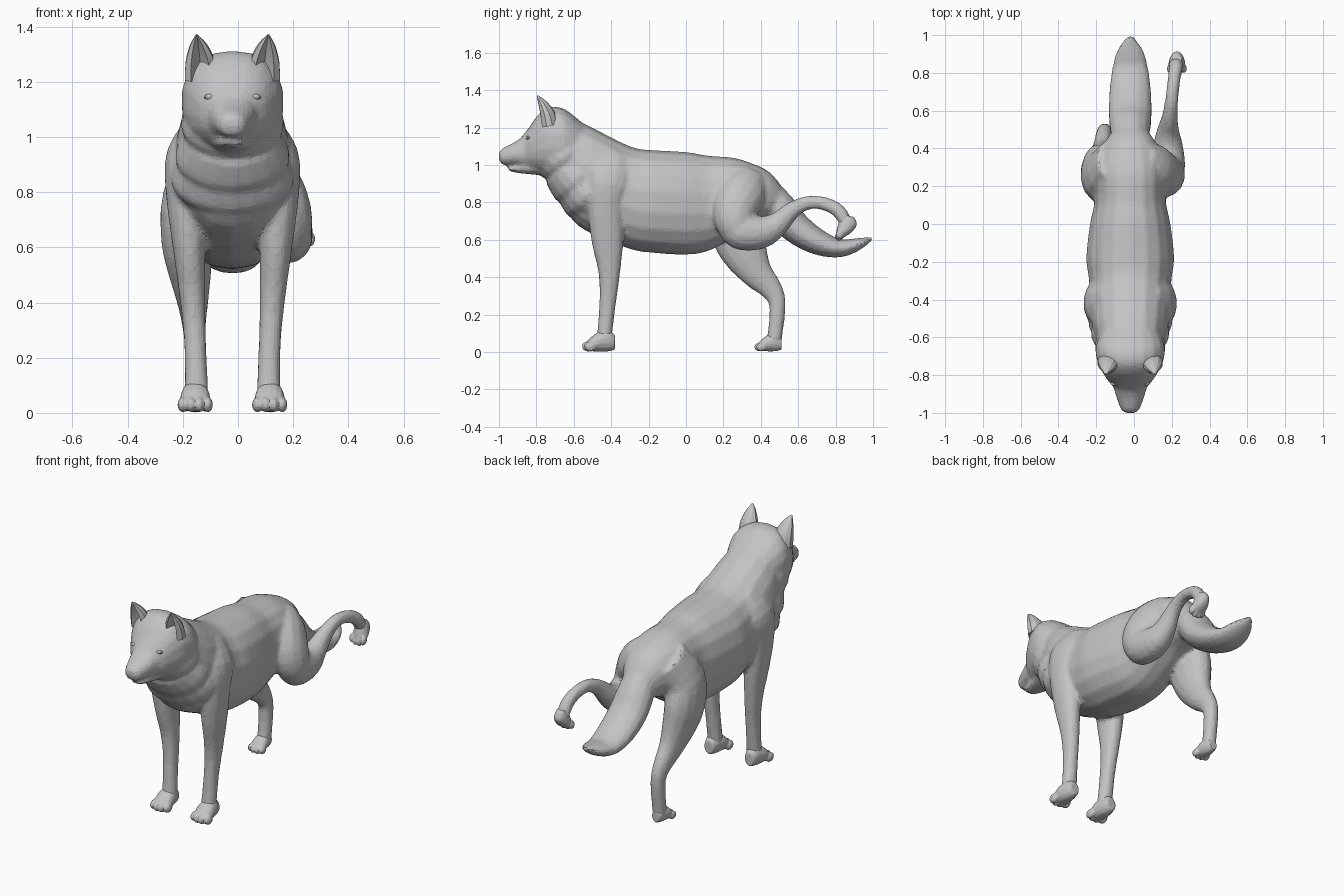
import bpy
import bmesh
import math
from mathutils import Matrix, Vector

default_cube = bpy.data.objects.get("Cube")
if default_cube:
    bpy.data.objects.remove(default_cube, do_unlink=True)

CENTRE_X = -.02
X_AXIS = Vector((1, 0, 0))

grey = bpy.data.materials.new("plain_grey")
grey.use_nodes = True
colour = (.55, .55, .55, 1)
grey.diffuse_color = colour
grey.node_tree.nodes["Principled BSDF"].inputs["Base Color"].default_value = colour


def finish(bm, name):
    """Turn a bmesh into a flat-shaded grey object."""
    bmesh.ops.translate(bm, verts=bm.verts, vec=X_AXIS * CENTRE_X)
    bmesh.ops.recalc_face_normals(bm, faces=bm.faces)
    mesh = bpy.data.meshes.new(name)
    bm.to_mesh(mesh)
    bm.free()
    mesh.materials.append(grey)
    obj = bpy.data.objects.new(name, mesh)
    bpy.context.collection.objects.link(obj)
    return obj


def fuse(obj, voxel, rounds, ratio):
    """Melt overlapping parts into one faceted skin."""
    remesh = obj.modifiers.new("skin", "REMESH")
    remesh.mode = "VOXEL"
    remesh.voxel_size = voxel
    smooth = obj.modifiers.new("soften", "SMOOTH")
    smooth.factor = .5
    smooth.iterations = rounds
    facets = obj.modifiers.new("facets", "DECIMATE")
    facets.ratio = ratio


def refine(rows, steps):
    """Smoothly interpolate rows of values (Catmull-Rom)."""
    result = []
    last = len(rows) - 1
    for i in range(last):
        before, start = rows[max(i - 1, 0)], rows[i]
        end, after = rows[i + 1], rows[min(i + 2, last)]
        for s in range(steps):
            t = s / steps
            result.append([
                b + t * (c - a) / 2
                + t * t * (2 * a - 5 * b + 4 * c - d) / 2
                + t ** 3 * (3 * b - a - 3 * c + d) / 2
                for a, b, c, d in zip(before, start, end, after)])
    result.append(list(rows[-1]))
    return result


def power_of(value, power):
    return math.copysign(abs(value) ** power, value)


def loft(bm, rows, sides=14, power=1, upright=False, hollow=False):
    """Skin rounded rings; each row is x, y, z, half width, half depth."""
    rows = refine(rows, 3)
    centres = [Vector(row[:3]) for row in rows]
    rings = []
    for i, (centre, row) in enumerate(zip(centres, rows)):
        wide, deep = row[3:]
        ahead = centres[min(i + 1, len(rows) - 1)] - centres[max(i - 1, 0)]
        if upright:
            ahead = Vector((0, 1, 0))
        ahead.normalize()
        side = (X_AXIS - ahead * ahead.x).normalized()
        up = side.cross(ahead)
        ring = []
        for k in range(sides):
            angle = math.tau * (k + .5) / sides
            across = power_of(math.cos(angle), power)
            along = power_of(math.sin(angle), power)
            if hollow and along > .9:
                along = -.3
            ring.append(bm.verts.new(centre + side * across * wide + up * along * deep))
        rings.append(ring)
    for one, two in zip(rings, rings[1:]):
        for k in range(sides):
            n = (k + 1) % sides
            bm.faces.new((one[k], one[n], two[n], two[k]))
    bm.faces.new(rings[0])
    bm.faces.new(rings[-1])


def slices(bm, rows, **options):
    """Loft upright slices; each row is y, top, bottom, half width."""
    rows = [(0, y, (top + low) / 2, wide, (top - low) / 2)
            for y, top, low, wide in rows]
    loft(bm, rows, sides=18, upright=True, **options)


def mirrored(rows, sign):
    return [(sign * x, *rest) for x, *rest in rows]


def ball(bm, place, size):
    matrix = Matrix.Translation(place) @ Matrix.Diagonal((*size, 1))
    bmesh.ops.create_uvsphere(bm, u_segments=10, v_segments=7, radius=1, matrix=matrix)


def paw(name, place, scale=1, turn=Matrix()):
    """Foot pad with four toes, pivoting at the ankle."""
    bm = bmesh.new()
    loft(bm, [(0, .05, 0, .03, .04), (0, .01, .01, .045, .06),
              (0, -.05, 0, .055, .05), (0, -.1, -.02, .045, .025)], upright=True)
    for k in (-1.5, -.5, .5, 1.5):
        ball(bm, (k * .03, abs(k) / 80 - .1, -.022), (.02, .034, .028))
    bm.transform(Matrix.Translation(place) @ turn @ Matrix.Scale(scale, 4))
    fuse(finish(bm, name), .006, 3, .3)


body = bmesh.new()

# Trunk from neck to rump
slices(body, [
    (-.7, 1.28, .9, .14), (-.61, 1.25, .71, .18), (-.5, 1.2, .63, .21),
    (-.3, 1.1, .55, .22), (-.18, 1.08, .53, .235), (0, 1.07, .52, .215),
    (.12, 1.05, .54, .19), (.25, 1.04, .61, .19), (.35, 1.01, .68, .17),
    (.45, .96, .71, .125), (.53, .86, .74, .06)], power=.9)

# Layered neck fur down to the chest ledge
for y, z, wide in ((-.65, 1.05, .19), (-.58, .93, .21), (-.52, .85, .225)):
    loft(body, [(0, y - .07, z + .07, wide - .04, .14), (0, y, z, wide, .165),
                (0, y + .04, z - .05, wide - .03, .15)], sides=18)

# Skull, muzzle and lower jaw
slices(body, [
    (-.88, 1.15, 1, .065), (-.84, 1.2, .98, .11), (-.79, 1.27, .96, .145),
    (-.73, 1.31, .95, .175), (-.65, 1.3, .95, .185), (-.56, 1.23, .95, .15)], power=.85)
slices(body, [(-1, 1.07, 1.03, .03), (-.98, 1.09, 1, .05), (-.92, 1.12, 1, .073),
              (-.86, 1.16, .98, .09), (-.78, 1.2, .97, .11)], power=.9)
slices(body, [(-.95, .99, .97, .03), (-.9, 1, .957, .05), (-.72, 1.04, .94, .1)])

# Front legs with shoulders
front_leg = [
    (.1, -.38, 1.05, .06, .08), (.15, -.41, .93, .09, .125), (.163, -.43, .8, .08, .1),
    (.157, -.42, .6, .06, .087), (.145, -.41, .42, .047, .058),
    (.135, -.42, .25, .04, .044), (.13, -.44, .05, .044, .04)]
for sign in (1, -1):
    loft(body, mirrored(front_leg, sign), power=.9)

# Standing hind leg
hind_leg = [
    (.1, .34, .93, .08, .12), (.155, .26, .78, .1, .14), (.165, .28, .63, .095, .145),
    (.155, .32, .52, .08, .122), (.145, .38, .42, .06, .087), (.14, .46, .33, .045, .06),
    (.135, .49, .24, .04, .044), (.135, .47, .05, .04, .04)]
loft(body, mirrored(hind_leg, -1))

# Thigh and shin of the leg stretched backward
loft(body, [(.07, .36, .93, .07, .08), (.13, .31, .86, .095, .125),
            (.18, .26, .76, .1, .12), (.2, .27, .66, .09, .1), (.2, .29, .58, .05, .05)])
loft(body, [
    (.19, .19, .7, .05, .05), (.2, .28, .65, .09, .1), (.2, .4, .64, .083, .09),
    (.2, .49, .685, .06, .065), (.21, .57, .76, .042, .046), (.22, .66, .8, .035, .037),
    (.23, .75, .79, .034, .037), (.24, .82, .75, .037, .038), (.245, .86, .68, .038, .034)])

# Bushy tail
loft(body, [
    (0, .4, .9, .08, .07), (0, .5, .77, .107, .09), (0, .58, .67, .115, .085),
    (0, .7, .59, .112, .07), (0, .82, .555, .097, .05),
    (0, .92, .577, .07, .033), (0, 1, .61, .012, .008)])
fuse(finish(body, "body"), .0125, 5, .25)

# Paws
paw("left_front_paw", (.135, -.43, .052))
paw("right_front_paw", (-.135, -.43, .052))
paw("right_hind_paw", (-.135, .47, .045), .83)
hanging = Matrix.Rotation(math.radians(-105), 4, "X") @ Matrix.Rotation(math.pi, 4, "Z")
paw("left_hind_paw", (.247, .857, .69), .82, hanging)

# Nose
nose = bmesh.new()
ball(nose, (0, -.977, 1.043), (.036, .023, .022))
finish(nose, "nose")

ear_shape = [(.115, -.73, 1.21, .06, .05), (.118, -.745, 1.275, .054, .042),
             (.124, -.77, 1.33, .033, .025), (.13, -.795, 1.37, .004, .004)]
for label, sign in (("left", 1), ("right", -1)):
    # Eyes set into the face
    eye = bmesh.new()
    ball(eye, (sign * .08, -.843, 1.145), (.026, .014, .011))
    finish(eye, label + "_eye")

    # Hollow pointed ears
    ear = bmesh.new()
    loft(ear, mirrored(ear_shape, sign), sides=10, hollow=True)
    finish(ear, label + "_ear")
